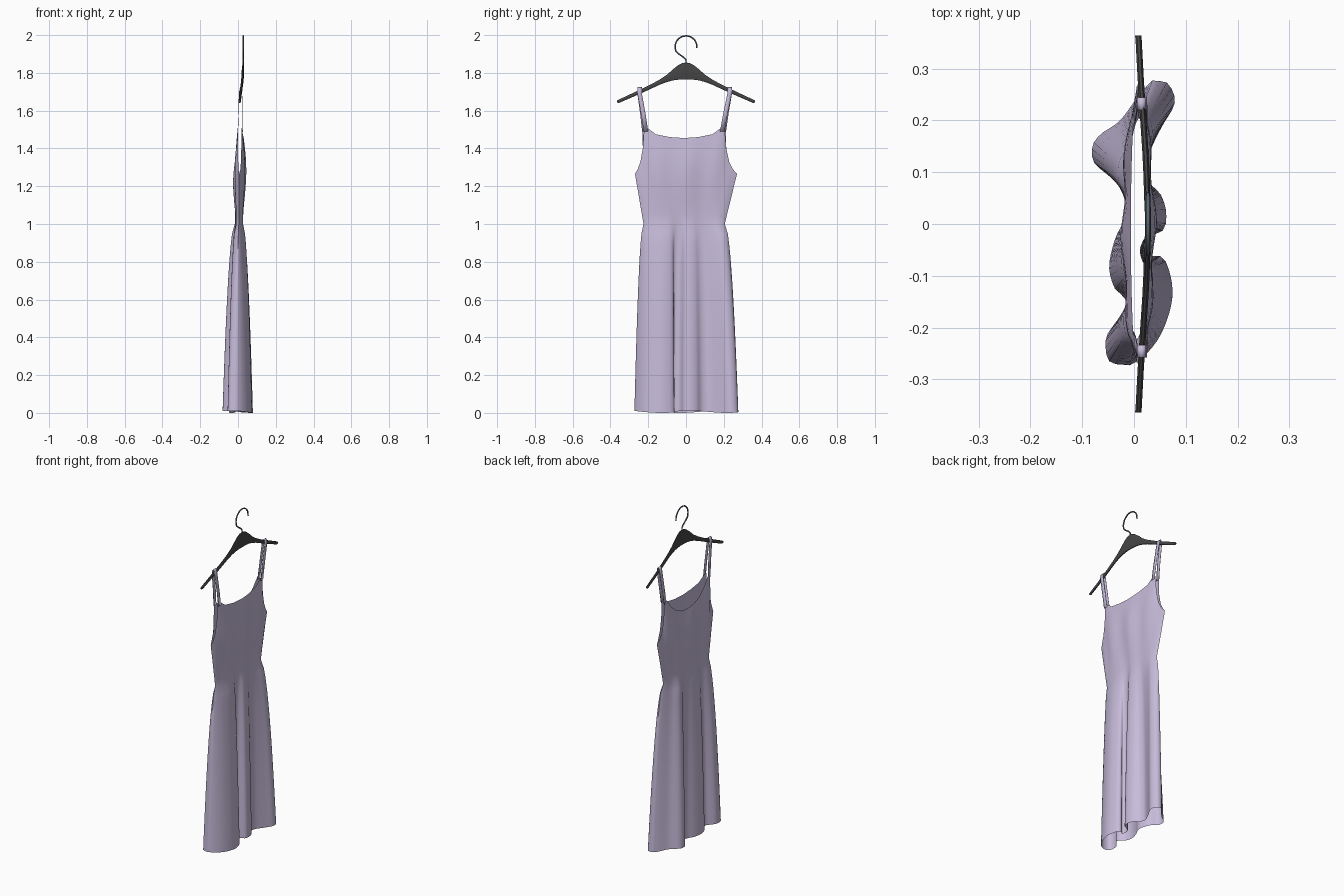
import bpy, bmesh
from math import sin, cos, pi, sqrt, radians
from mathutils import Vector

if "Cube" in bpy.data.objects:
    bpy.data.objects.remove(bpy.data.objects["Cube"])


def material(name, rgb):
    m = bpy.data.materials.new(name)
    m.diffuse_color = (*rgb, 1)
    m.use_nodes = True
    m.node_tree.nodes["Principled BSDF"].inputs["Base Color"].default_value = m.diffuse_color
    return m


LILAC = material("lilac_cloth", (0.57, 0.50, 0.70))
DARK = material("dark_wood", (0.06, 0.06, 0.06))
STEEL = material("steel", (0.10, 0.14, 0.17))


def make(name, verts, faces, mat, angle=60):
    me = bpy.data.meshes.new(name)
    me.from_pydata([tuple(v) for v in verts], [], faces)
    bm = bmesh.new()
    bm.from_mesh(me)
    bmesh.ops.recalc_face_normals(bm, faces=bm.faces)
    bm.to_mesh(me)
    bm.free()
    ob = bpy.data.objects.new(name, me)
    bpy.context.collection.objects.link(ob)
    me.materials.append(mat)
    bpy.ops.object.select_all(action='DESELECT')
    ob.select_set(True)
    bpy.context.view_layer.objects.active = ob
    bpy.ops.object.shade_smooth_by_angle(angle=radians(angle))
    return ob


def spline(pts, n):
    """Catmull-Rom through pts, resampled to n equal steps."""
    p = [Vector(q) for q in pts]
    p = [2 * p[0] - p[1]] + p + [2 * p[-1] - p[-2]]
    dense = []
    for i in range(1, len(p) - 2):
        a, b, c, d = p[i - 1:i + 3]
        for k in range(12):
            t = k / 12
            dense.append(0.5 * (2 * b + (c - a) * t + (2 * a - 5 * b + 4 * c - d) * t * t
                                + (3 * b - a - 3 * c + d) * t ** 3))
    dense.append(p[-2])
    acc = [0]
    for a, b in zip(dense, dense[1:]):
        acc.append(acc[-1] + (b - a).length)
    out, j = [], 0
    for i in range(n + 1):
        s = acc[-1] * i / n
        while j < len(acc) - 2 and acc[j + 1] < s:
            j += 1
        out.append(dense[j].lerp(dense[j + 1], (s - acc[j]) / (acc[j + 1] - acc[j])))
    return out


def interp(table, s):
    for (s0, *a), (s1, *b) in zip(table, table[1:]):
        if s <= s1:
            t = (s - s0) / (s1 - s0)
            return [u + (v - u) * t for u, v in zip(a, b)]
    return table[-1][1:]


# Dress: hem folds (x, y), front panel is +x, back panel is -x
hem_front = [(-.008, -.273), (.02, -.255), (.05, -.217), (.07, -.165), (.074, -.12), (.061, -.072),
             (.04, -.06), (.022, -.078), (.012, -.06), (.015, -.035), (.035, -.022), (.058, -.01),
             (.062, .025), (.05, .06), (.03, .078), (.02, .11), (.028, .14), (.055, .19),
             (.079, .235), (.065, .272), (.035, .277)]
hem_back = [(-.008, -.273), (-.046, -.267), (-.055, -.237), (-.05, -.21), (-.027, -.183),
            (-.012, -.165), (-.02, -.14), (-.037, -.125), (-.048, -.083), (-.037, -.03),
            (-.015, .02), (-.022, .06), (-.042, .092), (-.075, .115), (-.081, .148),
            (-.065, .173), (-.027, .2), (.01, .25), (.035, .277)]
# Top edge by |s|: neckline, strap corner, armhole -> (s, y, z)
arm = [(.88, .221, 1.40), (.92, .235, 1.33), (.96, .252, 1.29), (1, .27, 1.265)]
top_front = [(0, 0, 1.455), (.3, .075, 1.46), (.6, .15, 1.475), (.76, .19, 1.505), (.84, .213, 1.51)] + arm
top_back = [(0, 0, 1.385), (.2, .055, 1.39), (.4, .105, 1.41), (.6, .155, 1.45),
            (.76, .198, 1.505), (.84, .221, 1.51)] + arm

N, SKIRT, BODICE = 50, 16, 10


def column(hem, i, side):
    s = -1 + 2 * i / N
    bow = sqrt(max(0, 1 - s * s))
    h = hem[i]
    waist = Vector((.006 + side * .016 * bow, -.01 + s * .215))
    waist.x += .12 * (h.x - waist.x)
    col = []
    for r in range(SKIRT):
        z = (r / SKIRT) ** .8
        q = waist.lerp(h, sqrt(1 - z))
        col.append(Vector((q.x, q.y, z + .012 * (1 - z) * (1 + sin(5 * s + side)) / 2)))
    ty, tz = interp(top_front if side > 0 else top_back, abs(s))
    ty = ty * (1 if s > 0 else -1) - .01 * (1 - s ** 12)
    for r in range(BODICE + 1):
        t = r / BODICE
        depth = (.006 + side * (.018 + .016 * sin(pi * t)) * bow
                 + .006 * t * bow + .005 * sin(9 * s + side) * sin(pi * t) * bow)
        x = waist.x * (1 - t) ** 2 + depth * (1 - (1 - t) ** 2)
        col.append(Vector((x, waist.y + (ty - waist.y) * t, 1 + (tz - 1) * t)))
    return col


front, back = spline(hem_front, N), spline(hem_back, N)
cols = [column(front, i, 1) for i in range(N + 1)] + [column(back, i, -1) for i in range(N - 1, 0, -1)]
R, C = SKIRT + BODICE + 1, 2 * N
faces = [(c * R + r, (c + 1) % C * R + r, (c + 1) % C * R + r + 1, c * R + r + 1)
         for c in range(C) for r in range(R - 1)]
make("dress_body", [v for c in cols for v in c], faces, LILAC, 80)


# Shoulder straps looped over the hanger arms
def strap(name, front_y, top_y, back_y):
    path = [(.026, front_y, 1.49), (.026, front_y * .6 + top_y * .4, 1.58), (.025, top_y, 1.695),
            (.023, top_y, 1.716), (.015, top_y, 1.724), (.007, top_y, 1.716), (.005, top_y, 1.695),
            (.002, back_y * .6 + top_y * .4, 1.58), (-.002, back_y, 1.49)]
    verts = [(x, y + d, z) for x, y, z in path for d in (-.012, .012)]
    ob = make(name, verts, [(2 * i, 2 * i + 1, 2 * i + 3, 2 * i + 2) for i in range(len(path) - 1)], LILAC)
    sol = ob.modifiers.new("thickness", 'SOLIDIFY')
    sol.thickness = .002


strap("strap_right", .192, .232, .2)
strap("strap_left", -.212, -.246, -.22)

# Hanger: oval sections along y -> (y, top z, bottom z, x)
half = [(0, 1.855, 1.765, .027), (.02, 1.852, 1.765, .027), (.04, 1.842, 1.764, .026),
        (.07, 1.818, 1.760, .025), (.1, 1.791, 1.752, .024), (.14, 1.764, 1.737, .022),
        (.2, 1.732, 1.709, .018), (.28, 1.694, 1.673, .013), (.355, 1.659, 1.641, .009),
        (.364, 1.654, 1.643, .008)]
stations = [(-y, a, b, x) for y, a, b, x in reversed(half[1:])] + half
K = 8
verts = []
for y, a, b, x in stations:
    for k in range(K):
        ang = 2 * pi * (k + .5) / K
        verts.append((x + .0065 * cos(ang), y, (a + b) / 2 + (a - b) / 2 * sin(ang) / cos(pi / K)))
n = len(stations)
faces = [(i * K + k, i * K + (k + 1) % K, (i + 1) * K + (k + 1) % K, (i + 1) * K + k)
         for i in range(n - 1) for k in range(K)]
faces += [tuple(range(K)), tuple(range((n - 1) * K, n * K))]
make("hanger", verts, faces, DARK, 40)

# Hook: bent wire
path = [(0, 1.845), (0, 1.868), (-.012, 1.882), (-.035, 1.898)]
path += [(.058 * cos(radians(a)), 1.938 + .058 * sin(radians(a))) for a in range(205, -11, -15)]
cu = bpy.data.curves.new("hook", 'CURVE')
cu.dimensions = '3D'
cu.bevel_depth = .004
cu.bevel_resolution = 2
cu.use_fill_caps = True
sp = cu.splines.new('POLY')
sp.points.add(len(path) - 1)
for p, (y, z) in zip(sp.points, path):
    p.co = (.027, y, z, 1)
sp.use_smooth = True
cu.materials.append(STEEL)
bpy.context.collection.objects.link(bpy.data.objects.new("hook", cu))
